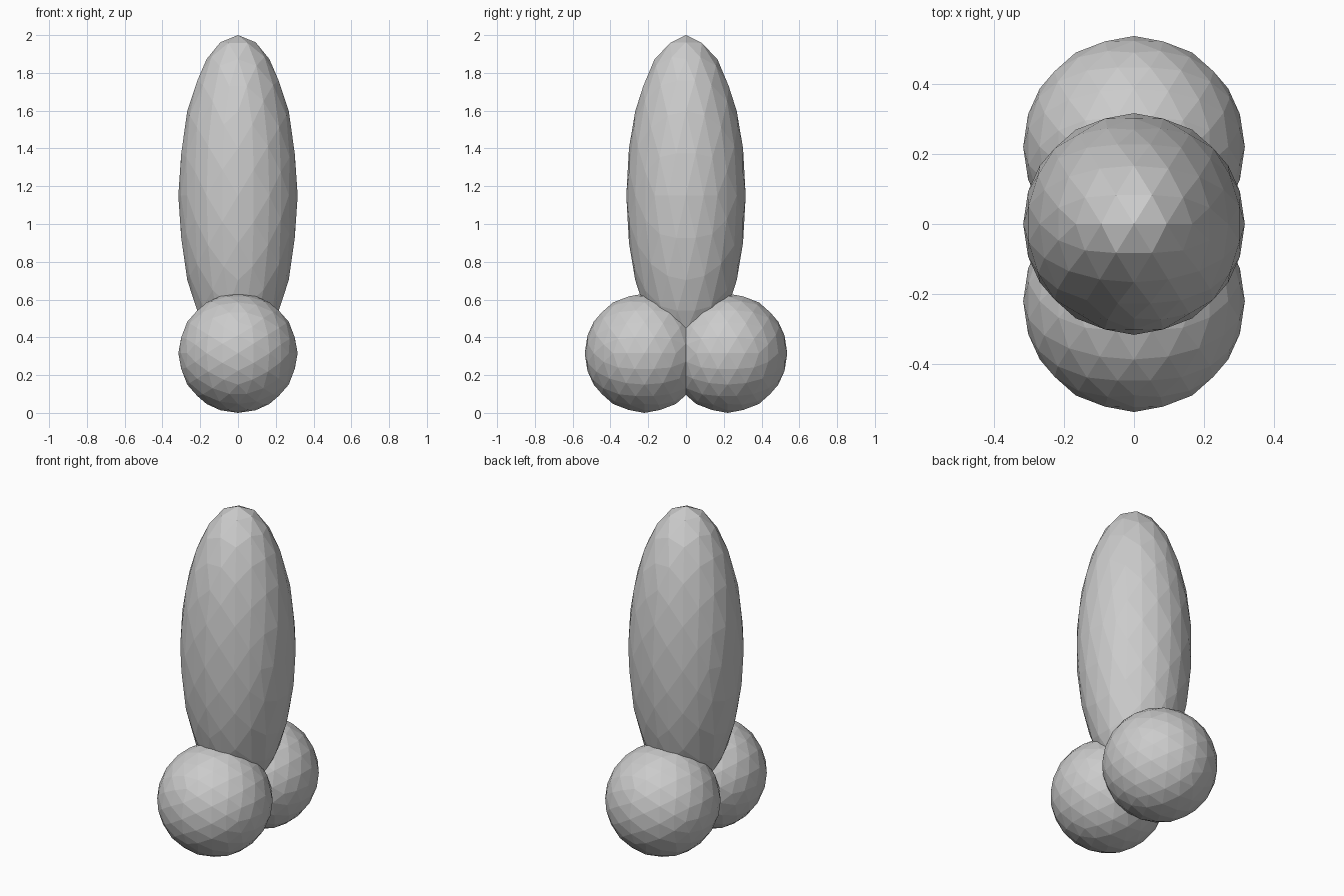
import bpy
import bmesh
import math
from mathutils import Matrix

cube = bpy.data.objects.get("Cube")
if cube:
    bpy.data.objects.remove(cube, do_unlink=True)

# Single matte grey
grey = bpy.data.materials.new("light_grey")
grey.use_nodes = True
colour = (0.6, 0.6, 0.6, 1)
grey.diffuse_color = colour
grey.node_tree.nodes["Principled BSDF"].inputs["Base Color"].default_value = colour

RADIUS = 0.316
# Tilt that puts the middle of an icosahedron edge at the pole
TILT = Matrix.Rotation(-math.atan(2) / 2, 4, "Y")


def faceted_ball(name, centre, size):
    """Flat-shaded geodesic ball stretched to the given half sizes."""
    bm = bmesh.new()
    shape = Matrix.Diagonal((*size, 1)) @ TILT
    bmesh.ops.create_icosphere(bm, subdivisions=3, radius=1, matrix=shape)
    mesh = bpy.data.meshes.new(name)
    bm.to_mesh(mesh)
    bm.free()
    mesh.materials.append(grey)
    obj = bpy.data.objects.new(name, mesh)
    obj.location = centre
    bpy.context.collection.objects.link(obj)
    return obj


# Tall body
faceted_ball("tall_ellipsoid", (0, 0, 1.15), (RADIUS, RADIUS, 0.85))

# Front and back base spheres
for name, side in (("front_sphere", -1), ("back_sphere", 1)):
    faceted_ball(name, (0, side * 0.22, RADIUS), (RADIUS, RADIUS, RADIUS))
